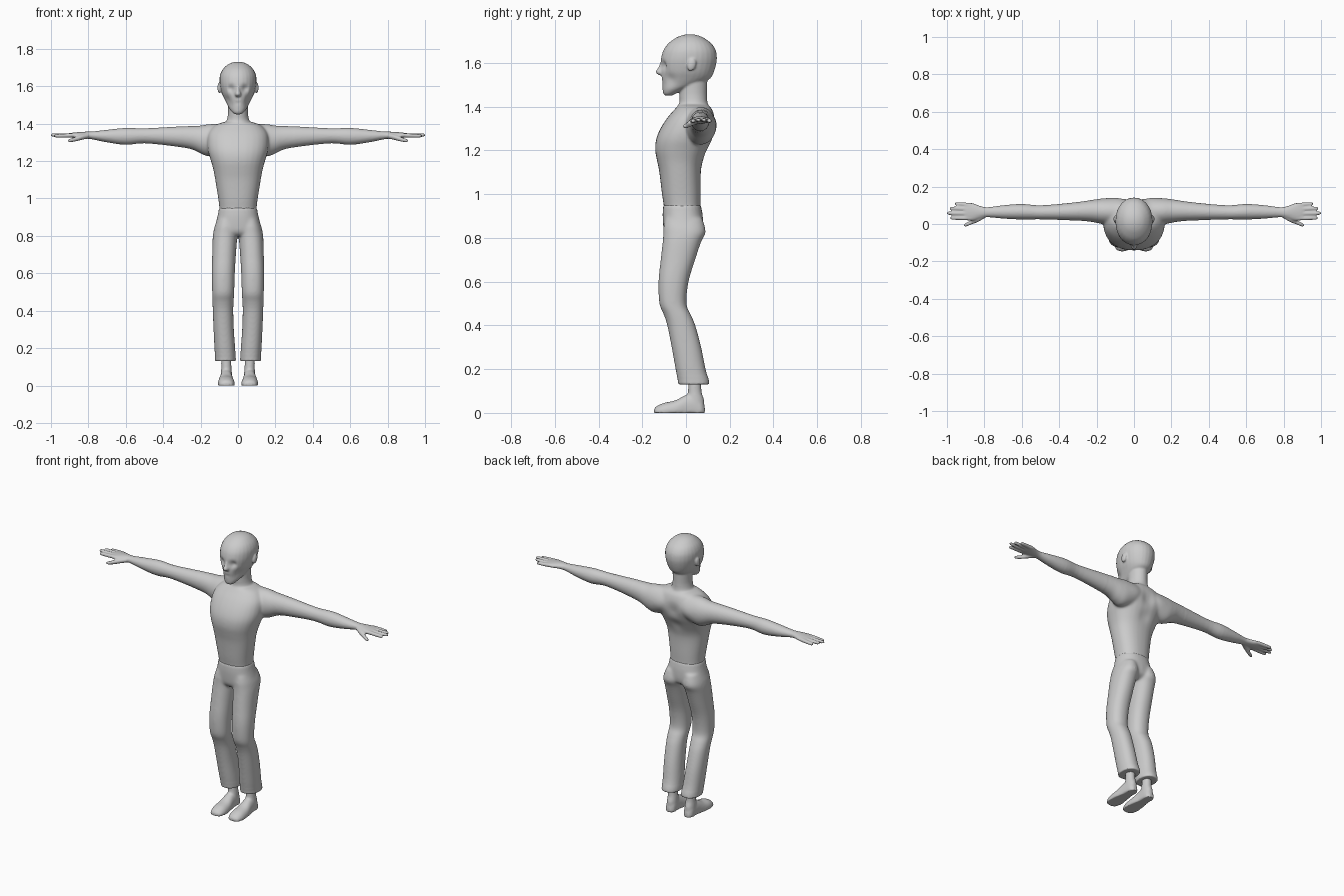
import bpy, bmesh, math
from mathutils import Vector, Matrix

AXES = {'x': lambda t, a, b: (t, a, b),
        'y': lambda t, a, b: (a, t, b),
        'z': lambda t, a, b: (a, b, t)}


def spline(secs, steps):
    """Catmull-Rom interpolation through the sections."""
    out = []
    for i in range(len(secs) - 1):
        p0, p1 = secs[max(i - 1, 0)], secs[i]
        p2, p3 = secs[i + 1], secs[min(i + 2, len(secs) - 1)]
        for k in range(steps):
            u = k / steps
            out.append([0.5 * (2 * b + (c - a) * u + (2 * a - 5 * b + 4 * c - d) * u * u
                               + (3 * b - a - 3 * c + d) * u ** 3)
                        for a, b, c, d in zip(p0, p1, p2, p3)])
    out.append(list(secs[-1]))
    return out


def loft(bm, axis, secs, power=2.0, sides=(1,), n=28, floor=None):
    """Skin rounded sections (t, a0, a1, b0, b1); sides=(1,-1) mirrors in x."""
    for s in sides:
        rings = []
        for t, a0, a1, b0, b1 in spline(secs, 4):
            ring = []
            for k in range(n):
                w = 2 * math.pi * k / n
                c, q = math.cos(w), math.sin(w)
                a = (a0 + a1) / 2 + (a1 - a0) / 2 * math.copysign(abs(c) ** (2 / power), c)
                b = (b0 + b1) / 2 + (b1 - b0) / 2 * math.copysign(abs(q) ** (2 / power), q)
                x, y, z = AXES[axis](t, a, b)
                if floor is not None:
                    z = max(z, floor)
                ring.append(bm.verts.new((s * x, y, z)))
            rings.append(ring)
        for r0, r1 in zip(rings, rings[1:]):
            for k in range(n):
                j = (k + 1) % n
                bm.faces.new((r0[k], r0[j], r1[j], r1[k]))
        bm.faces.new(rings[0][::-1])
        bm.faces.new(rings[-1])


def sym(rows):
    """(z, half width, front, back) -> symmetric section."""
    return [(z, -w, w, f, b) for z, w, f, b in rows]


def fuse(name, bm, voxel, blend=None, rounds=0, bumps=()):
    """Merge overlapping pieces into one skin, blend joints, then sculpt bumps."""
    bmesh.ops.recalc_face_normals(bm, faces=bm.faces[:])
    me = bpy.data.meshes.new(name)
    bm.to_mesh(me)
    bm.free()
    ob = bpy.data.objects.new(name, me)
    bpy.context.collection.objects.link(ob)
    mod = ob.modifiers.new("remesh", 'REMESH')
    mod.mode = 'VOXEL'
    mod.voxel_size = voxel
    dg = bpy.context.evaluated_depsgraph_get()
    ob.data = bpy.data.meshes.new_from_object(ob.evaluated_get(dg))
    ob.modifiers.clear()
    bm = bmesh.new()
    bm.from_mesh(ob.data)

    def smooth(verts, count):
        for _ in range(count):
            bmesh.ops.smooth_vert(bm, verts=verts, factor=0.5, use_axis_x=True,
                                  use_axis_y=True, use_axis_z=True)
    smooth(bm.verts[:], 2)
    if blend:
        smooth([v for v in bm.verts if blend(v.co)], rounds)
    for c, r, off in bumps:
        c, off = Vector(c), Vector(off)
        for v in bm.verts:
            d = (v.co - c).length / r
            if d < 3:
                v.co += off * math.exp(-d * d)
    for f in bm.faces:
        f.smooth = True
    bm.to_mesh(ob.data)
    bm.free()
    return ob


BOTH = (1, -1)

# --- upper body: torso, neck, head, arms and hands ---
bm = bmesh.new()
loft(bm, 'z', sym([(.92, .098, -.098, .066), (.95, .1, -.102, .066), (1.0, .106, -.11, .067),
                   (1.1, .122, -.122, .068), (1.15, .131, -.132, .078), (1.2, .145, -.141, .1),
                   (1.25, .16, -.137, .122), (1.3, .165, -.117, .135), (1.35, .158, -.085, .132),
                   (1.39, .125, -.05, .118), (1.408, .08, -.035, .1)]), 2.3)
# neck
loft(bm, 'z', sym([(1.34, .09, -.05, .115), (1.39, .072, -.035, .105), (1.42, .06, -.03, .099),
                   (1.46, .053, -.03, .096), (1.54, .054, -.03, .098)]))
# head
loft(bm, 'z', sym([(1.45, .016, -.095, -.065), (1.46, .03, -.104, -.045), (1.48, .046, -.107, 0.0),
                   (1.505, .059, -.109, .07), (1.53, .072, -.113, .112), (1.56, .086, -.114, .128),
                   (1.6, .096, -.116, .139), (1.63, .099, -.112, .141), (1.66, .096, -.102, .135),
                   (1.69, .082, -.08, .115), (1.715, .056, -.045, .08), (1.727, .03, -.015, .05),
                   (1.731, .008, .01, .025)]), 2.1)
# nose
loft(bm, 'z', sym([(1.605, .007, -.116, -.09), (1.58, .01, -.127, -.09), (1.558, .017, -.139, -.09),
                   (1.545, .014, -.125, -.09)]))
# ears
for s in BOTH:
    m = (Matrix.Translation((s * .099, .026, 1.592)) @ Matrix.Rotation(-.25, 4, 'X')
         @ Matrix.Diagonal((.011, .02, .03, 1)))
    bmesh.ops.create_uvsphere(bm, u_segments=16, v_segments=10, radius=1, matrix=m)
# arms and palms
loft(bm, 'x', [(.06, .0, .13, 1.25, 1.4), (.15, -.002, .137, 1.225, 1.398),
               (.2, .006, .133, 1.24, 1.39), (.25, .014, .125, 1.263, 1.388),
               (.35, .02, .112, 1.28, 1.383), (.5, .025, .1, 1.295, 1.375),
               (.6, .024, .107, 1.287, 1.377), (.7, .029, .1, 1.3, 1.367),
               (.78, .036, .09, 1.316, 1.358), (.82, .03, .096, 1.32, 1.357),
               (.86, .018, .111, 1.322, 1.354), (.895, .02, .113, 1.326, 1.35),
               (.91, .03, .105, 1.332, 1.346)], 2.0, BOTH)
# fingers: base y, tip y, tip x, tip z
for y0, y1, x1, z1 in ((.031, .032, .983, 1.334), (.055, .058, 1.001, 1.339),
                       (.079, .084, .986, 1.339), (.101, .109, .958, 1.334)):
    rows = []
    for u, r in ((0, .0115), (.5, .011), (.88, .0095), (.97, .007), (1, .003)):
        x, y, z = .87 + (x1 - .87) * u, y0 + (y1 - y0) * u, 1.338 + (z1 - 1.338) * u
        rows.append((x, y - r, y + r, z - r, z + r))
    loft(bm, 'x', rows, 2.0, BOTH, 14)
# thumbs
loft(bm, 'x', [(.8, .03, .07, 1.32, 1.35), (.835, .01, .045, 1.313, 1.342),
               (.87, -.003, .021, 1.304, 1.329), (.9, -.015, .006, 1.3, 1.319),
               (.91, -.012, -.002, 1.304, 1.314)], 2.0, BOTH, 14)
bumps = [((0, .12, 1.3), .04, (0, -.012, 0)), ((0, .1, 1.2), .04, (0, -.008, 0)),
         ((0, -.112, 1.512), .012, (0, .003, 0)), ((0, -.112, 1.535), .01, (0, .003, 0))]
for s in BOTH:
    bumps += [((s * .036, -.103, 1.588), .02, (0, .014, 0)),      # eye sockets
              ((s * .05, -.07, 1.53), .025, (-s * .005, .004, 0)),  # cheeks
              ((s * .09, .135, 1.31), .05, (0, .007, 0))]          # shoulder blades
fuse("upper_body", bm, .005, lambda c: abs(c.x) < .3 and .95 < c.z < 1.44, 14, bumps)

# --- trousers: hips and two legs ---
bm = bmesh.new()
loft(bm, 'z', sym([(.95, .1, -.103, .067), (.93, .105, -.106, .072), (.9, .111, -.107, .077),
                   (.85, .124, -.104, .078), (.82, .128, -.098, .07), (.8, .1, -.08, .04)]), 2.3)
loft(bm, 'z', [(.89, .012, .11, -.095, .075), (.85, .005, .125, -.103, .087),
               (.82, .003, .132, -.104, .089), (.78, .005, .136, -.107, .069),
               (.7, .011, .138, -.116, .042), (.6, .017, .14, -.126, .012),
               (.5, .02, .138, -.122, .002), (.45, .023, .137, -.102, .022),
               (.4, .025, .135, -.086, .043), (.3, .022, .131, -.066, .07),
               (.2, .015, .126, -.048, .09), (.15, .012, .123, -.038, .105),
               (.13, .012, .123, -.036, .108)], 2.2, BOTH)
fuse("trousers", bm, .006, lambda c: .17 < c.z < .93, 8)

# --- bare feet with ankles ---
for side, label in ((1, "left"), (-1, "right")):
    bm = bmesh.new()
    loft(bm, 'y', [(-.146, .05, .075, -.01, .016), (-.135, .028, .096, -.022, .03),
                   (-.1, .018, .107, -.03, .046), (-.05, .02, .106, -.03, .057),
                   (0, .028, .098, -.03, .082), (.04, .03, .094, -.03, .085),
                   (.07, .034, .09, -.03, .065), (.086, .05, .075, -.01, .03)],
         2.2, (side,), 28, 0.0)
    loft(bm, 'z', [(.03, .03, .094, -.005, .084), (.06, .032, .092, -.002, .083),
                   (.09, .034, .09, .008, .073), (.12, .036, .09, .01, .07),
                   (.16, .036, .09, .012, .072)], 2.0, (side,))
    fuse(label + "_foot", bm, .005, lambda c: c.z > .02, 5)
